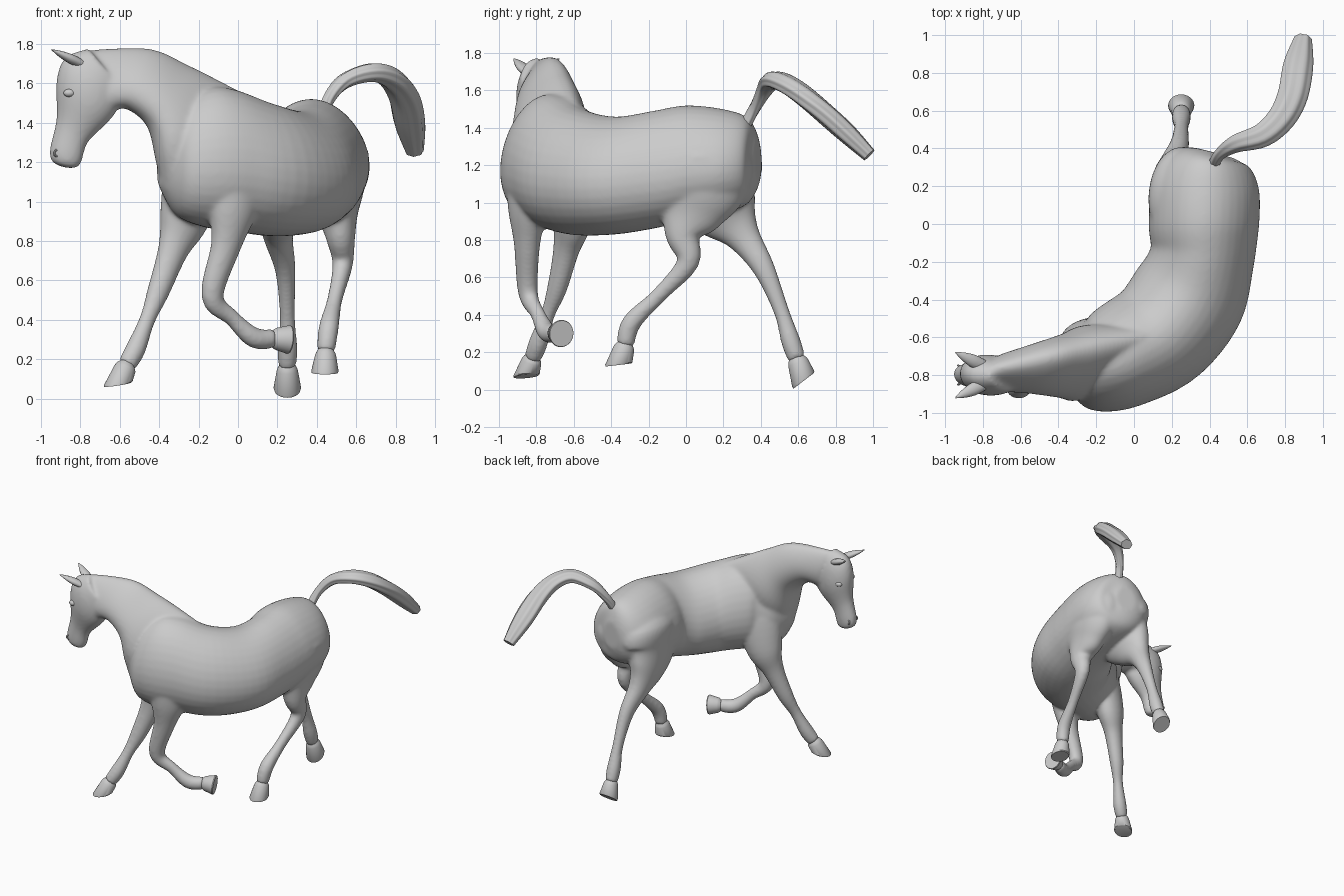
import bpy, bmesh
from math import sin, cos, pi
from mathutils import Vector as V

if "Cube" in bpy.data.objects:
    bpy.data.objects.remove(bpy.data.objects["Cube"])

UP = V((0, 0, 1))
FORE, HIND = V((.45, -.89, 0)), V((1, 0, 0))  # sideways directions of the legs
HEAD_Y = -.8


def spline(rows, sub=5):
    """Catmull-Rom interpolation through rows of numbers."""
    out, last = [], len(rows) - 1
    for i in range(last):
        a, b, c, d = (rows[max(0, min(last, i + j))] for j in (-1, 0, 1, 2))
        for t in (s / sub for s in range(sub)):
            out.append([q + t / 2 * (r - p + t * (2 * p - 5 * q + 4 * r - w + t * (3 * q - p - 3 * r + w)))
                        for p, q, r, w in zip(a, b, c, d)])
    return out + [list(rows[-1])]


def skin(name, rings, egg=0, ripple=0, n=35):
    """Closed loft through (centre, up radius vector, side radius vector) rings."""
    bm = bmesh.new()
    loops = []
    for c, u, v in rings:
        angles = [2 * pi * k / n for k in range(n)]
        loops.append([bm.verts.new(c + (u * cos(a) + v * sin(a) * (1 - egg * cos(a)))
                                   * (1 + ripple * cos(7 * a))) for a in angles])
    for p, q in zip(loops, loops[1:]):
        for k in range(n):
            bm.faces.new((p[k - 1], p[k], q[k], q[k - 1]))
    bm.faces.new(loops[0])
    bm.faces.new(loops[-1])
    bmesh.ops.recalc_face_normals(bm, faces=bm.faces)
    me = bpy.data.meshes.new(name)
    bm.to_mesh(me)
    bm.free()
    ob = bpy.data.objects.new(name, me)
    bpy.context.collection.objects.link(ob)
    return ob


def tube(name, rows, side=None, **kw):
    """Limb through rows of x, y, z, side radius, fore-aft radius."""
    rows = spline(rows)
    pts = [V(r[:3]) for r in rows]
    rings = []
    for i, r in enumerate(rows):
        t = (pts[min(i + 1, len(pts) - 1)] - pts[max(i - 1, 0)]).normalized()
        s = side or t.cross(UP)
        s = (s - t * s.dot(t)).normalized()
        rings.append((pts[i], t.cross(s) * r[4], s * r[3]))
    return skin(name, rings, **kw)


def trunk(name, rows, **kw):
    """Upright sections: x, y, top z, bottom z, half width, turned along the path."""
    rows = spline(rows)
    rings = []
    for i, (x, y, zt, zb, w) in enumerate(rows):
        a, b = rows[max(i - 1, 0)], rows[min(i + 1, len(rows) - 1)]
        s = V((a[1] - b[1], b[0] - a[0], 0)).normalized()
        rings.append((V((x, y, (zt + zb) / 2)), UP * (zt - zb) / 2, s * w))
    return skin(name, rings, **kw)


def profile(name, rows, y_top, **kw):
    """Sections by top x, z, bottom x, z and half width; y_top(x) bends the top edge."""
    rings = []
    for xt, zt, xb, zb, w in spline(rows):
        top, low = V((xt, y_top(xt), zt)), V((xb, HEAD_Y, zb))
        rings.append(((top + low) / 2, (top - low) / 2, V((.1, -1, 0)) * w))
    return skin(name, rings, **kw)


def smooth(ob, angle=.6):
    bpy.ops.object.select_all(action='DESELECT')
    ob.select_set(True)
    bpy.context.view_layer.objects.active = ob
    bpy.ops.object.shade_smooth_by_angle(angle=angle)


# Barrel, bending from the rump round to the chest
parts = [trunk("horse_body", [
    (.40, .385, 1.33, 1.12, .08), (.39, .335, 1.45, 1, .21), (.38, .2, 1.5, .94, .28),
    (.37, 0, 1.52, .9, .29), (.36, -.18, 1.49, .86, .275), (.29, -.38, 1.46, .83, .305),
    (.15, -.57, 1.5, .825, .3), (-.03, -.68, 1.57, .85, .285), (-.17, -.745, 1.57, .87, .255),
    (-.31, -.77, 1.46, .93, .19), (-.4, -.79, 1.3, 1.08, .06)], egg=.14)]

# Neck and head
parts.append(profile("neck", [
    (.14, 1.49, -.38, 1.05, .15), (-.08, 1.605, -.415, 1.2, .18), (-.25, 1.69, -.46, 1.38, .155),
    (-.45, 1.775, -.57, 1.47, .125), (-.74, 1.77, -.66, 1.45, .095)],
    lambda x: .21 * x - .615, egg=.3))
parts.append(profile("head", [
    (-.76, 1.775, -.59, 1.56, .08), (-.875, 1.73, -.61, 1.47, .105), (-.92, 1.61, -.66, 1.4, .105),
    (-.92, 1.42, -.76, 1.3, .07), (-.955, 1.26, -.79, 1.21, .062), (-.94, 1.2, -.81, 1.175, .05),
    (-.89, 1.175, -.85, 1.168, .02)], lambda x: HEAD_Y))

# Side and fore-aft radii shared by each pair of legs, trunk to pastern
FORE_RADII = [(.11, .17), (.1, .135), (.068, .08), (.052, .058), (.038, .042), (.051, .052), (.045, .048)]
HIND_RADII = [(.185, .265), (.15, .26), (.105, .18), (.075, .095), (.052, .06), (.039, .042), (.051, .052), (.046, .048)]


def leg(name, path, radii, side, sole, normal):
    """Leg along a path rounded off inside the trunk, with a hoof flaring to the sole."""
    rows = [p + r for p, r in zip(path, radii)]
    x, y, z, a, b = rows[0]
    rows.insert(0, (x + .03, y, z + .16, a * .35, b * .35))
    parts.append(tube(name, rows, side))
    c, s, nrm = V(path[-1]), V(sole), V(normal).normalized()
    rings = []
    for t, r in ((-.1, .038), (.05, .05), (.17, .056), (.92, .073), (1, .07)):
        a = (s - c).normalized().lerp(nrm, max(t, 0)).normalized()
        u = (side - a * side.dot(a)).normalized()
        rings.append((c.lerp(s, t), a.cross(u) * r, u * r * .95))
    smooth(skin(name.replace("leg", "hoof"), rings))


leg("front_leg_reaching", [
    (-.2, -.62, 1.2), (-.27, -.61, .92), (-.33, -.64, .75), (-.405, -.69, .54),
    (-.46, -.74, .4), (-.52, -.79, .25), (-.565, -.82, .17)],
    FORE_RADII, FORE, (-.61, -.855, .072), (.15, .08, -1))
leg("front_leg_folded", [
    (0, -.83, 1.18), (-.025, -.845, .97), (-.06, -.85, .78), (-.13, -.845, .52),
    (-.03, -.795, .41), (.08, -.745, .31), (.18, -.695, .305)],
    FORE_RADII, FORE, (.262, -.665, .3), (1, .35, -.1))
leg("hind_leg_right", [
    (.475, .09, 1.26), (.495, .06, 1.08), (.505, .02, .94), (.52, -.015, .82), (.53, .01, .68),
    (.49, -.15, .5), (.46, -.29, .36), (.445, -.325, .24)],
    HIND_RADII, HIND, (.44, -.362, .132), (0, .12, -1))
leg("hind_leg_left", [
    (.27, .13, 1.26), (.23, .14, 1.08), (.2, .22, .94), (.205, .305, .82), (.24, .415, .65),
    (.25, .51, .42), (.25, .56, .26), (.25, .593, .165)],
    HIND_RADII, HIND, (.25, .63, .048), (0, .6, -.78))

# Fuse the flesh into one continuous skin
bpy.ops.object.select_all(action='DESELECT')
for p in parts:
    p.select_set(True)
body = parts[0]
bpy.context.view_layer.objects.active = body
bpy.ops.object.join()
m = body.modifiers.new("fuse", 'REMESH')
m.mode, m.voxel_size, m.use_smooth_shade = 'VOXEL', .011, True
m = body.modifiers.new("soften", 'SMOOTH')
m.factor, m.iterations = .5, 14

# Tail: flattened and fluted, x, y, z, half width
tail = [(.42, .31, 1.4, .03), (.455, .37, 1.51, .03), (.54, .425, 1.61, .045), (.68, .47, 1.655, .062),
        (.78, .56, 1.62, .072), (.84, .68, 1.53, .078), (.87, .84, 1.39, .076), (.895, .98, 1.255, .045)]
smooth(tube("tail", [r + (.015 + r[3] * .5,) for r in tail], ripple=.06), 1.2)

# Ears, eyes and nostrils on both sides of the head
for k, label in ((-1, "right"), (1, "left")):
    ear = [(-.8 - .145 * t, HEAD_Y + (.05 + .07 * t) * k, 1.7 + .07 * t, r, r * .7)
           for t, r in ((0, .032), (.35, .034), (.7, .022), (1, .003))]
    smooth(tube("ear_" + label, ear, n=16), 1.2)
    bpy.ops.mesh.primitive_uv_sphere_add(segments=20, ring_count=12, radius=.027,
                                         location=(-.855, HEAD_Y + .08 * k, 1.55))
    eye = bpy.context.object
    eye.name, eye.scale = "eye_" + label, (1.1, .8, .75)
    smooth(eye)
    bpy.ops.mesh.primitive_torus_add(major_radius=.015, minor_radius=.006, major_segments=20,
                                     minor_segments=8, location=(-.918, HEAD_Y + .043 * k, 1.245),
                                     rotation=(pi / 2, 0, -.5 * k))
    nostril = bpy.context.object
    nostril.name = "nostril_" + label
    smooth(nostril)
